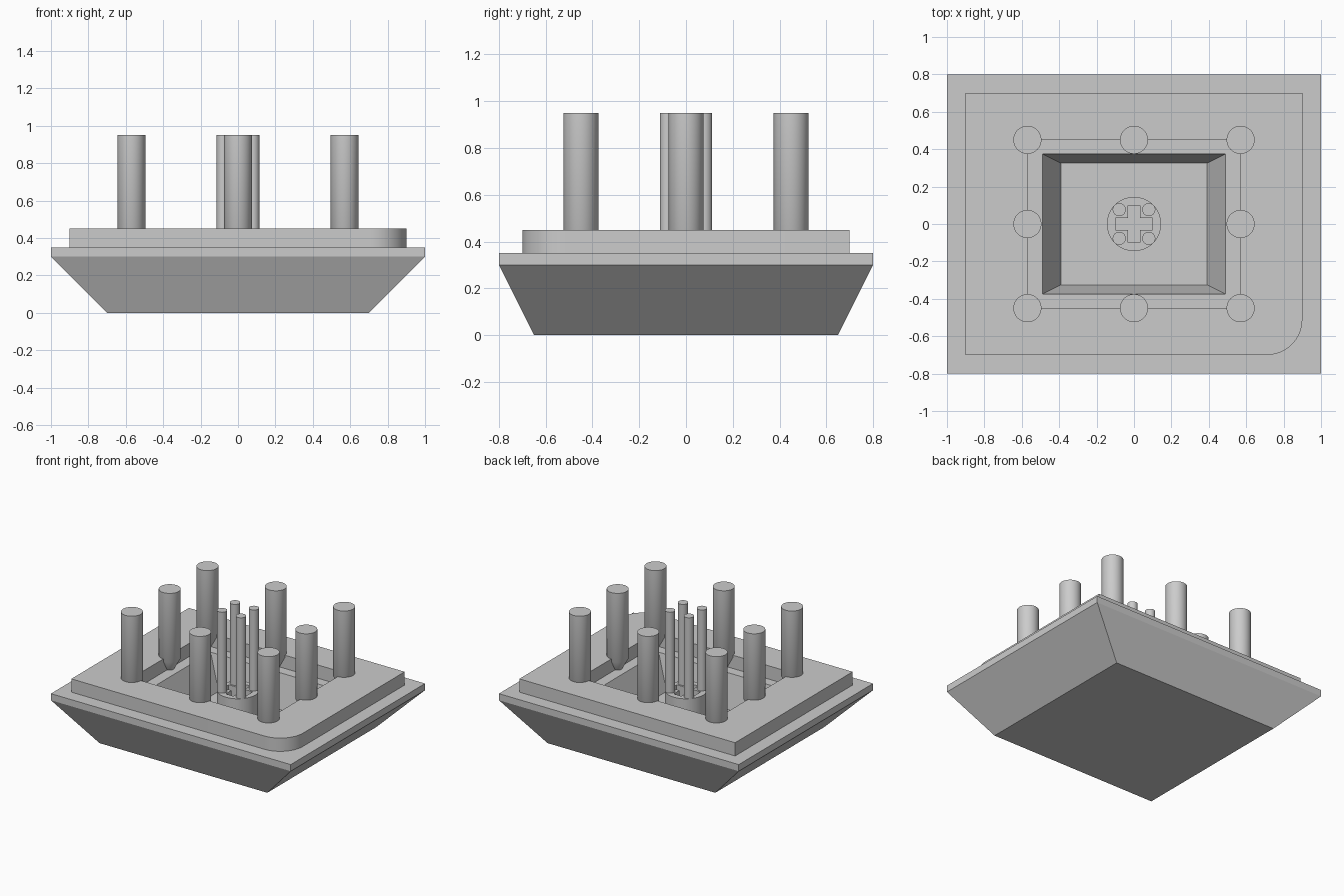
import bpy, bmesh, math

if "Cube" in bpy.data.objects:
    bpy.data.objects.remove(bpy.data.objects["Cube"], do_unlink=True)

grey = bpy.data.materials.new("plain_grey")
grey.use_nodes = True
colour = (0.6, 0.6, 0.6, 1)
grey.diffuse_color = colour
grey.node_tree.nodes["Principled BSDF"].inputs["Base Color"].default_value = colour


def finish(name, bm, smooth=False):
    """Turn a bmesh into a named grey object."""
    bmesh.ops.recalc_face_normals(bm, faces=bm.faces)
    mesh = bpy.data.meshes.new(name)
    bm.to_mesh(mesh)
    bm.free()
    obj = bpy.data.objects.new(name, mesh)
    bpy.context.collection.objects.link(obj)
    mesh.materials.append(grey)
    if smooth:
        bpy.ops.object.select_all(action='DESELECT')
        obj.select_set(True)
        bpy.context.view_layer.objects.active = obj
        bpy.ops.object.shade_smooth_by_angle(angle=math.radians(30))
    return obj


def rect(x, y):
    return [(-x, -y), (x, -y), (x, y), (-x, y)]


def arc(cx, cy, r, start, end, steps):
    angles = [math.radians(start + (end - start) * i / steps) for i in range(steps + 1)]
    return [(cx + r * math.cos(a), cy + r * math.sin(a)) for a in angles]


def circle(r, steps=48):
    return arc(0, 0, r, 0, 360, steps)[:-1]


def loft(name, sections, smooth=False):
    """Join a list of (outline, height) rings and cap both ends."""
    bm = bmesh.new()
    rings = [[bm.verts.new((x, y, z)) for x, y in pts] for pts, z in sections]
    for low, high in zip(rings, rings[1:]):
        for i in range(len(low)):
            j = (i + 1) % len(low)
            bm.faces.new((low[i], low[j], high[j], high[i]))
    bm.faces.new(rings[0])
    bm.faces.new(rings[-1])
    return finish(name, bm, smooth)


def pierced_slab(name, outer, hole, bottom, top, smooth=True):
    """Extrude an outline that has a hole in it."""
    bm = bmesh.new()
    edges = []
    for pts in (outer, hole):
        ring = [bm.verts.new((x, y, bottom)) for x, y in pts]
        edges += [bm.edges.new((ring[i - 1], ring[i])) for i in range(len(ring))]
    bmesh.ops.triangle_fill(bm, edges=edges, use_beauty=True)
    result = bmesh.ops.extrude_face_region(bm, geom=bm.faces[:], use_keep_orig=True)
    verts = [v for v in result["geom"] if isinstance(v, bmesh.types.BMVert)]
    bmesh.ops.translate(bm, verts=verts, vec=(0, 0, top - bottom))
    return finish(name, bm, smooth)


def post(name, x, y, sections):
    """Round post from (radius, height) sections."""
    obj = loft(name, [(circle(r), z) for r, z in sections], True)
    obj.location = (x, y, 0)


# Tapered tray with its sloping cavity
loft("tray_body", [
    (rect(0.70, 0.65), 0), (rect(1, 0.8), 0.30), (rect(1, 0.8), 0.35),
    (rect(0.49, 0.375), 0.35), (rect(0.39, 0.325), 0.10)])

# Raised rim plate with one rounded corner
rim = [(-0.9, -0.7)] + arc(0.71, -0.51, 0.19, -90, 0, 16) + [(0.9, 0.7), (-0.9, 0.7)]
pierced_slab("rim_plate", rim, rect(0.57, 0.45), 0.35, 0.45)

# Central stem with a cross-shaped socket
arm, half = 0.1, 0.032
quarter = [(arm, half), (half, half), (half, arm)]
cross = []
for turn in range(4):
    for x, y in quarter:
        for _ in range(turn):
            x, y = -y, x
        cross.append((x, y))
pierced_slab("stem", circle(0.145), cross, 0.10, 0.34)
loft("socket_floor", [(rect(0.101, 0.101), 0.10), (rect(0.101, 0.101), 0.15)])

# Eight large posts with tapered tips around the cavity edge
for i in (-1, 0, 1):
    for j in (-1, 0, 1):
        if i or j:
            post("edge_post", 0.57 * i, 0.45 * j,
                 [(0.025, 0.34), (0.075, 0.43), (0.075, 0.95)])

# Four slim posts standing on the stem
for i in (-1, 1):
    for j in (-1, 1):
        post("slim_post", 0.079 * i, 0.077 * j, [(0.035, 0.33), (0.035, 0.95)])
